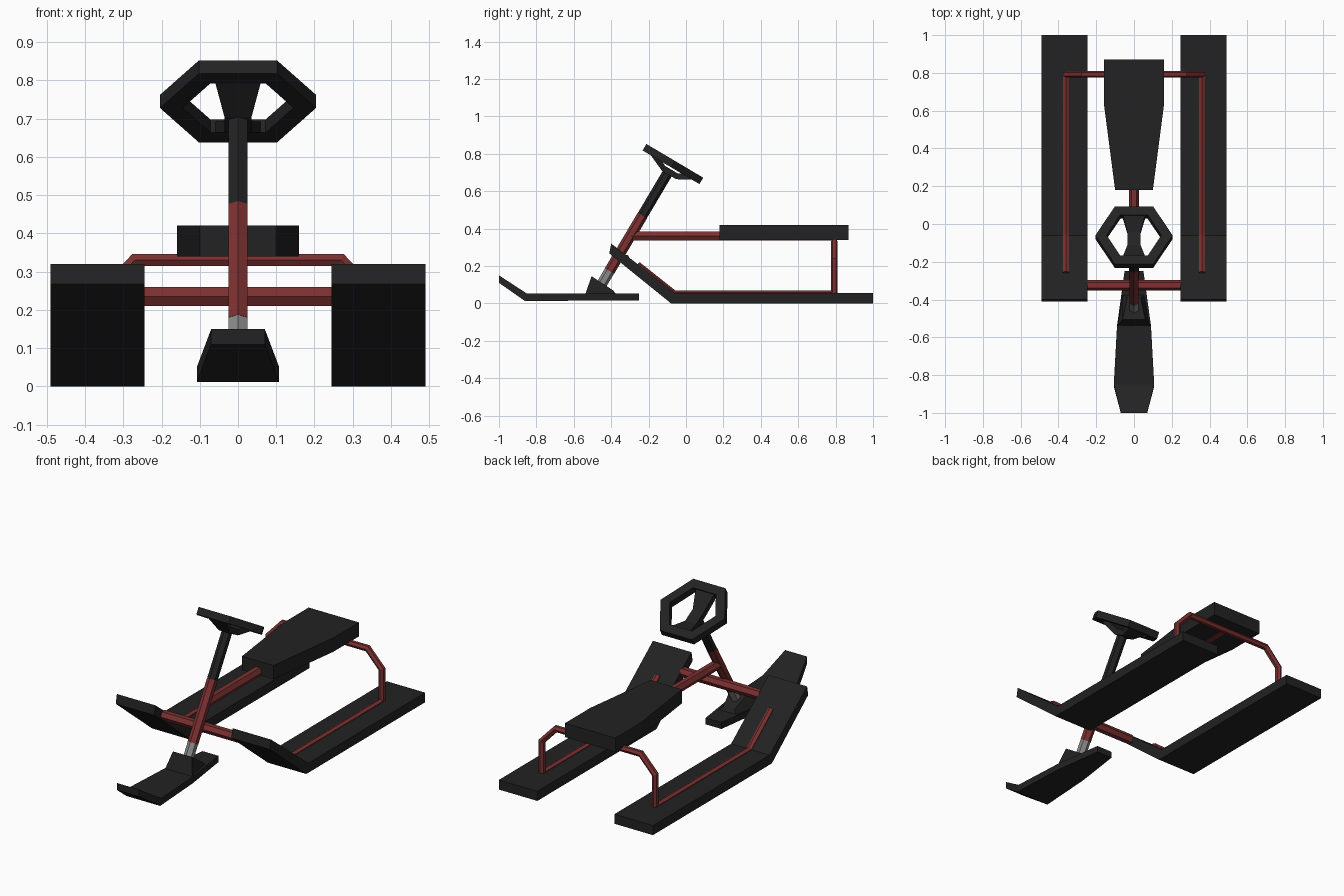
import bpy, bmesh, math
from mathutils import Vector as V

if "Cube" in bpy.data.objects:
    bpy.data.objects.remove(bpy.data.objects["Cube"])


def material(name, rgb):
    m = bpy.data.materials.new(name)
    m.diffuse_color = (*rgb, 1)
    m.use_nodes = True
    m.node_tree.nodes["Principled BSDF"].inputs["Base Color"].default_value = m.diffuse_color
    return m


BLACK = material("black plastic", (0.016, 0.016, 0.016))
RED = material("red paint", (0.20, 0.030, 0.030))
GREY = material("grey metal", (0.25, 0.25, 0.25))


def loft(name, rings, mat, closed=False):
    """Join rings of points with quads; cap the ends unless the loft is a loop."""
    bm = bmesh.new()
    vs = [[bm.verts.new(p) for p in r] for r in rings]
    n = len(vs[0])
    for i in range(len(vs) if closed else len(vs) - 1):
        a, b = vs[i], vs[(i + 1) % len(vs)]
        for k in range(n):
            bm.faces.new((a[k], a[(k + 1) % n], b[(k + 1) % n], b[k]))
    if not closed:
        bm.faces.new(vs[0])
        bm.faces.new(vs[-1])
    bmesh.ops.recalc_face_normals(bm, faces=bm.faces)
    me = bpy.data.meshes.new(name)
    bm.to_mesh(me)
    bm.free()
    me.materials.append(mat)
    ob = bpy.data.objects.new(name, me)
    bpy.context.collection.objects.link(ob)
    return ob


def tube(name, path, r, u, mat, sides=6):
    """Mitred low-poly pipe; one corner of its section points along u."""
    path = [V(p) for p in path]
    u = V(u)
    d = (path[1] - path[0]).normalized()
    v = d.cross(u)
    ring = [path[0] + r * (math.cos(k * math.tau / sides) * u + math.sin(k * math.tau / sides) * v)
            for k in range(sides)]
    rings = [ring]
    for i in range(1, len(path)):
        d = (path[i] - path[i - 1]).normalized()
        n = d if i == len(path) - 1 else d + (path[i + 1] - path[i]).normalized()
        ring = [p + d * ((path[i] - p).dot(n) / d.dot(n)) for p in ring]
        rings.append(ring)
    return loft(name, rings, mat)


def slab(name, stations, mat, x0=0):
    """Loft of rectangles: (half width, bottom y, bottom z, top y, top z)."""
    return loft(name, [[(x0 - w, yb, zb), (x0 + w, yb, zb), (x0 + w, yt, zt), (x0 - w, yt, zt)]
                       for w, yb, zb, yt, zt in stations], mat)


# rear skis with turned-up fronts
for side, s in (("left", -1), ("right", 1)):
    slab("rear_ski_" + side, [(0.1225, 1, 0, 1, 0.055), (0.1225, -0.08, 0, -0.06, 0.055),
                              (0.1225, -0.41, 0.267, -0.40, 0.32)], BLACK, s * 0.3675)

# front steering ski and its mount
slab("front_ski", [(0.05, -0.25, 0.015, -0.25, 0.052), (0.09, -0.54, 0.015, -0.54, 0.052),
                   (0.107, -0.86, 0.012, -0.85, 0.052), (0.07, -1, 0.11, -1, 0.15)], BLACK)
loft("ski_mount", [[(-a, y, 0.045), (a, y, 0.045), (b, yt, zt), (-b, yt, zt)]
                   for a, y, b, yt, zt in ((0.088, -0.54, 0.06, -0.505, 0.145),
                                           (0.06, -0.37, 0.035, -0.39, 0.07))], BLACK)

# steering column along a tilted axis: AX runs up the column, UP across the wheel
C = V((0, -0.07, 0.745))
AX = V((0, 0.51, 0.86)).normalized()
UP = V((0, AX.z, -AX.y))
for name, w0, w1, r, m in (("column_grip", -0.32, -0.045, 0.028, BLACK),
                           ("column_sleeve", -0.665, -0.32, 0.029, RED),
                           ("column_shaft", -0.77, -0.665, 0.028, GREY)):
    tube(name, [C + AX * w0, C + AX * w1], r, UP, m)


# six-sided steering wheel
def wheel_pt(x, u, w):
    return C + V((x, 0, 0)) + UP * u + AX * w


loft("steering_wheel_rim",
     [[wheel_pt(r * math.cos(a), r * math.sin(a), w)
       for r, w in ((0.204, -0.02), (0.204, 0.02), (0.145, 0.02), (0.145, -0.02))]
      for a in (k * math.pi / 3 for k in range(6))], BLACK, closed=True)

# dished spoke and hub
loft("steering_wheel_spoke",
     [[wheel_pt(-h, u0, w0), wheel_pt(h, u0, w0), wheel_pt(h, u1, w1), wheel_pt(-h, u1, w1)]
      for h, u0, w0, u1, w1 in ((0.06, -0.13, -0.018, -0.13, 0.015),
                                (0.035, -0.025, -0.064, -0.03, -0.03),
                                (0.035, 0.058, -0.06, 0.05, -0.03),
                                (0.06, 0.13, -0.018, 0.13, 0.015))], BLACK)

# red frame: crossbar, spine and rear hoop running down onto the skis
tube("crossbar", [(-0.25, -0.325, 0.235), (0.25, -0.325, 0.235)], 0.028, (0, 1, 0), RED)
tube("spine", [(0, -0.295, 0.36), (0, 0.80, 0.36)], 0.027, (1, 0, 0), RED)
half = [(0.36, -0.26, 0.207), (0.36, -0.062, 0.05), (0.36, 0.793, 0.05),
        (0.36, 0.793, 0.235), (0.27, 0.793, 0.33)]
rail_dir = (V(half[1]) - V(half[0])).normalized()
hoop = [(-x, y, z) for x, y, z in half] + half[::-1]
tube("rear_hoop", hoop, 0.018, rail_dir.cross(V((1, 0, 0))), RED)

# tapered seat
slab("seat", [(w, y, 0.34, y, 0.42) for w, y in ((0.10, 0.18), (0.16, 0.64), (0.16, 0.87))], BLACK)
